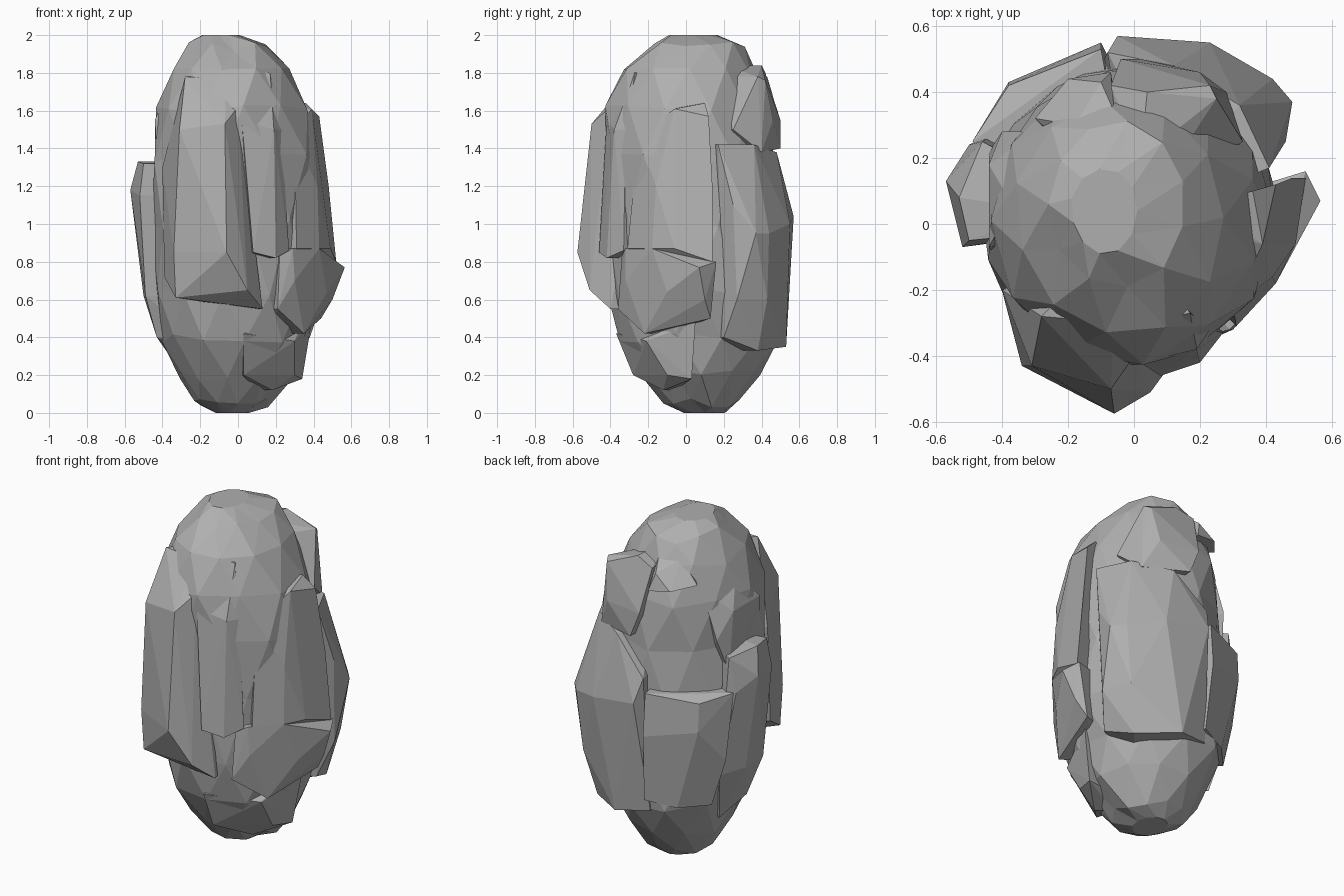
import bpy, bmesh, math, random
from mathutils import Vector

random.seed(4)

if "Cube" in bpy.data.objects:
    bpy.data.objects.remove(bpy.data.objects["Cube"], do_unlink=True)

# One plain stone colour
stone = bpy.data.materials.new("stone_grey")
stone.use_nodes = True
stone_colour = (0.43, 0.43, 0.43, 1)
stone.diffuse_color = stone_colour
stone.node_tree.nodes["Principled BSDF"].inputs["Base Color"].default_value = stone_colour


def finish(name, bm):
    """Turn a bmesh into a flat-shaded stone object."""
    bmesh.ops.recalc_face_normals(bm, faces=bm.faces)
    mesh = bpy.data.meshes.new(name)
    bm.to_mesh(mesh)
    bm.free()
    mesh.materials.append(stone)
    part = bpy.data.objects.new(name, mesh)
    bpy.context.collection.objects.link(part)
    return part


def boulder_core(name, rings, sides):
    """Loft elliptical rings (height, centre x, centre y, radius x, radius y) into a faceted body."""
    bm = bmesh.new()
    loops = []
    for level, (height, cx, cy, rx, ry) in enumerate(rings):
        loop = []
        at_end = level in (0, len(rings) - 1)
        for side in range(sides):
            angle = math.tau * (side + 0.5 * (level % 2)) / sides
            swell = random.uniform(0.97, 1.03)
            lift = 0 if at_end else random.uniform(-0.03, 0.03)
            loop.append(bm.verts.new((cx + rx * swell * math.cos(angle),
                                      cy + ry * swell * math.sin(angle),
                                      height + lift)))
        loops.append(loop)
    for lower, upper in zip(loops, loops[1:]):
        for side in range(sides):
            after = (side + 1) % sides
            bm.faces.new((lower[side], lower[after], upper[after], upper[side]))
    bm.faces.new(loops[0])
    bm.faces.new(loops[-1])
    bmesh.ops.triangulate(bm, faces=[f for f in bm.faces if len(f.verts) == 4])
    return finish(name, bm)


def slab(name, outer_points, depth=0.5):
    """Convex broken plate: the outer points plus copies drawn in towards the core."""
    bm = bmesh.new()
    for point in outer_points:
        outer = Vector(point)
        bm.verts.new(outer)
        bm.verts.new((outer.x * depth, outer.y * depth, outer.z))
    hull = bmesh.ops.convex_hull(bm, input=bm.verts)
    loose = {g for g in hull["geom_interior"] + hull["geom_unused"]
             if isinstance(g, bmesh.types.BMVert)}
    bmesh.ops.delete(bm, geom=list(loose), context="VERTS")
    bmesh.ops.dissolve_limit(bm, angle_limit=math.radians(4),
                             verts=bm.verts, edges=bm.edges)
    return finish(name, bm)


# Main egg-shaped body
boulder_core("boulder_core", [
    (0, -.03, .1, .09, .11), (.05, -.03, .08, .2, .2), (.2, -.01, .08, .31, .31),
    (.4, -.02, .07, .39, .43), (.65, -.01, .05, .44, .46), (1, -.02, .04, .45, .46),
    (1.35, -.01, .02, .44, .45), (1.6, -.03, .01, .4, .43), (1.8, -.04, .02, .32, .36),
    (1.94, -.05, .06, .21, .25), (2, -.09, .04, .1, .13)], sides=11)

# Tall overhanging plates on the front
slab("front_slab", [
    (-.28, -.28, 1.78), (-.06, -.3, 1.77), (-.31, -.43, 1.5), (-.07, -.5, 1.53),
    (.0, -.4, 1.62), (-.4, -.2, 1.3), (-.34, -.43, .85), (-.06, -.575, .85),
    (.05, -.51, .65), (-.39, -.24, .72), (-.33, -.42, .61), (.13, -.4, .55)])
slab("front_rib", [
    (-.02, -.31, 1.82), (.17, -.27, 1.8), (.02, -.42, 1.55), (.19, -.38, 1.5),
    (.08, -.46, .85), (.2, -.42, .82), (.27, -.33, .86), (.23, -.32, 1.5)])

# Left side: broad plate, jutting ledge and foot
slab("left_slab", [
    (.3, -.25, 1.48), (.39, -.06, 1.61), (.36, .1, 1.64), (.43, .12, 1.57),
    (.31, -.31, .87), (.43, -.18, .87), (.49, -.06, .87), (.52, .14, .8),
    (.48, .14, 1.2), (.42, -.16, 1.2)])
slab("left_ledge", [
    (.22, -.34, .83), (.29, -.32, .87), (.43, -.18, .87), (.5, -.06, .82),
    (.565, .07, .77), (.52, .16, .8), (.21, -.36, .55), (.3, -.32, .7),
    (.47, -.1, .64), (.5, .1, .6), (.35, -.22, .42), (.44, .13, .5)])
slab("left_foot", [
    (.03, -.37, .42), (.3, -.21, .38), (.34, -.05, .48), (.39, .05, .48),
    (.34, .03, .18), (.3, -.1, .2), (.03, -.28, .2), (.18, -.12, .12)])

# Right side: lower plate and shoulder
slab("right_slab", [
    (-.5, -.05, 1.32), (-.53, .08, 1.33), (-.46, .25, 1.3), (-.52, -.07, 1.15),
    (-.57, .13, 1.18), (-.5, .24, 1.1), (-.49, -.03, .62), (-.5, .15, .62),
    (-.42, .28, .6), (-.43, .04, .4), (-.36, .2, .3)])
slab("right_shoulder", [
    (-.44, -.07, 1.55), (-.44, .18, 1.55), (-.37, .06, 1.72), (-.42, -.1, 1.2),
    (-.44, .22, 1.2), (-.4, .28, 1.4), (-.3, .28, 1.68)])

# Back: low plate under a recess, a long bulging plate, and crags above them
slab("back_right_slab", [
    (-.1, .53, 1.1), (-.38, .42, 1.07), (-.49, .25, 1.1), (-.38, .43, .9),
    (-.1, .55, .85), (-.46, .28, .7), (-.08, .51, .45), (-.25, .44, .42),
    (-.38, .3, .42)])
slab("back_left_slab", [
    (.41, .17, 1.42), (.32, .36, 1.42), (.12, .48, 1.38), (-.08, .52, 1.18),
    (-.05, .57, 1.04), (.23, .55, 1), (.42, .44, .95), (.48, .37, .95),
    (.46, .25, 1.1), (.45, .27, .6), (.38, .43, .6), (.1, .53, .35),
    (-.1, .48, .38), (.32, .38, .33), (.38, .2, .4)])
slab("back_crag", [
    (.25, .38, 1.78), (.23, .42, 1.76), (.04, .4, 1.84), (-.07, .42, 1.8),
    (.2, .46, 1.55), (-.04, .5, 1.55), (.28, .4, 1.38), (.02, .5, 1.4),
    (.33, .25, 1.5)])
slab("back_chip", [
    (-.1, .43, 1.78), (-.06, .34, 1.85), (-.18, .3, 1.84), (-.3, .32, 1.72),
    (-.2, .44, 1.7), (-.07, .46, 1.68)])
